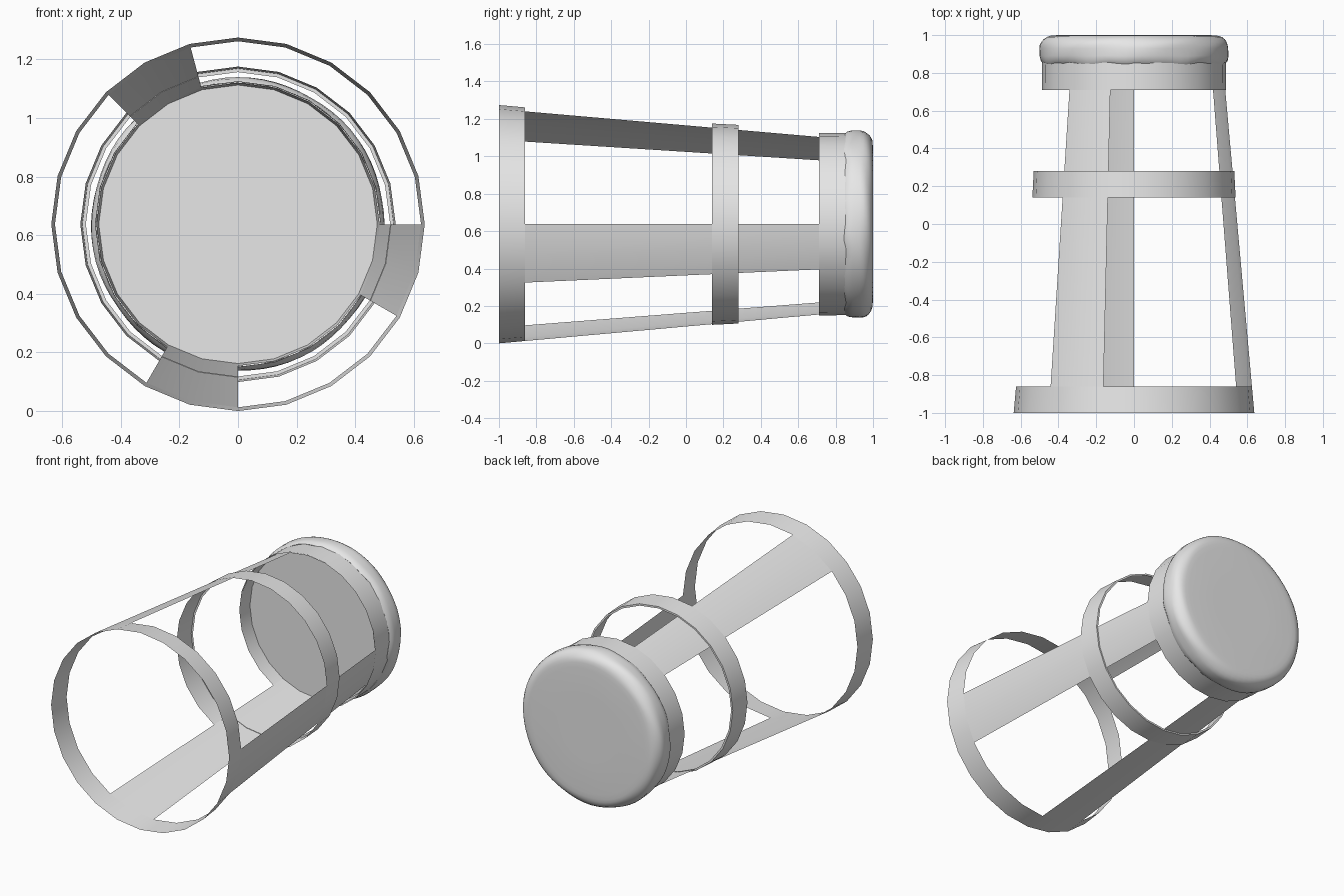
import bpy
import math

cube = bpy.data.objects.get("Cube")
if cube:
    bpy.data.objects.remove(cube, do_unlink=True)

SIDES = 24
AXIS_Z = 0.637

grey = bpy.data.materials.new("plain grey")
grey.use_nodes = True
grey.diffuse_color = (0.8, 0.8, 0.8, 1)
grey.node_tree.nodes["Principled BSDF"].inputs["Base Color"].default_value = (0.8, 0.8, 0.8, 1)


def cone(y):
    """Radius of the tapering frame at depth y."""
    return 0.637 - 0.09 * (y + 1)


def sweep(name, profile, start=0, count=SIDES, sides=SIDES, ripple=None, close_end=False):
    """Turn a profile of (radius, y) about the long axis through some of the sides."""
    full = count == sides
    columns = count if full else count + 1
    verts, faces = [], []
    for i in range(columns):
        a = 2 * math.pi * (start + i) / sides
        for j, (r, y) in enumerate(profile):
            if ripple:
                r, y = ripple(a, j, r, y)
            verts.append((r * math.cos(a), y, AXIS_Z + r * math.sin(a)))
    n = len(profile)
    for i in range(count):
        k = (i + 1) % columns
        for j in range(n - 1):
            faces.append((i * n + j, i * n + j + 1, k * n + j + 1, k * n + j))
    if close_end:
        faces.append([i * n + n - 1 for i in reversed(range(columns))])
    mesh = bpy.data.meshes.new(name)
    mesh.from_pydata(verts, [], faces)
    mesh.materials.append(grey)
    obj = bpy.data.objects.new(name, mesh)
    bpy.context.collection.objects.link(obj)
    bpy.ops.object.select_all(action='DESELECT')
    obj.select_set(True)
    bpy.context.view_layer.objects.active = obj
    bpy.ops.object.shade_smooth_by_angle(angle=math.radians(35))
    return obj


# Open hoops of the frame
sweep("front_hoop", [(cone(-1), -1), (cone(-0.86), -0.86)])
sweep("middle_hoop", [(0.538, 0.14), (0.531, 0.28), (0.519, 0.28)])

# Three long slats, each two sides wide
for name, first in (("left_slat", 22), ("top_slat", 7), ("bottom_slat", 16)):
    sweep(name, [(cone(-0.86), -0.86), (cone(0.8), 0.8)], first, 2)

# Collar and the closed inner wall with its floor
sweep("collar", [(0.488, 0.71), (0.486, 0.88)])
sweep("inner_cup", [(cone(0.71), 0.71), (cone(0.8), 0.8)], close_end=True)


# Soft rounded cap with a slightly uneven lip
def lip(a, j, r, y):
    fade = max(0, 1 - j / 4)
    wave = 0.004 * math.sin(11 * a) + 0.003 * math.sin(17 * a + 1)
    return r + 0.002 * math.sin(7 * a + j), y + fade * wave


profile = [(0.465, 0.86), (0.484, 0.85), (0.495, 0.865), (0.5, 0.89), (0.5, 0.93)]
for i in range(1, 7):
    t = math.pi / 2 * i / 6
    profile.append((0.43 + 0.07 * math.cos(t), 0.93 + 0.068 * math.sin(t)))
profile += [(0.40, 1.0), (0.2, 1.0)]
sweep("cap", profile, count=72, sides=72, ripple=lip, close_end=True)
